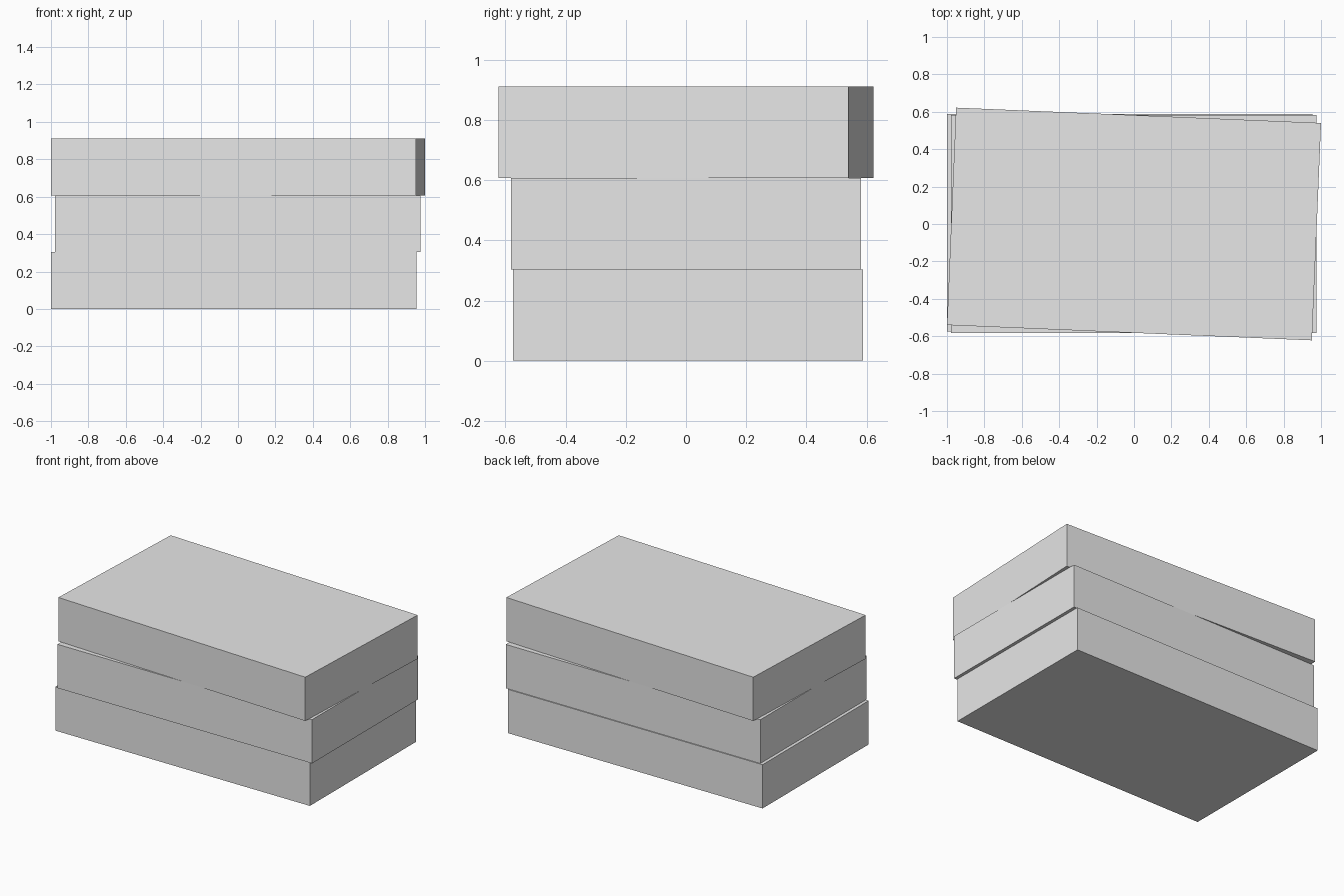
import bpy
import math

# Remove the default object
cube = bpy.data.objects.get("Cube")
if cube:
    bpy.data.objects.remove(cube, do_unlink=True)

# Single plain grey
grey = bpy.data.materials.new("light_grey")
grey.use_nodes = True
colour = (0.8, 0.8, 0.8, 1.0)
grey.diffuse_color = colour
grey.node_tree.nodes["Principled BSDF"].inputs["Base Color"].default_value = colour

LENGTH, WIDTH, HEIGHT = 1.953, 1.163, 0.3033


def add_box(name, level, x, y, turn):
    """One box of the stack, resting on the level below."""
    bpy.ops.mesh.primitive_cube_add(size=1)
    box = bpy.context.object
    box.name = name
    box.dimensions = (LENGTH, WIDTH, HEIGHT)
    box.location = (x, y, (level + 0.5) * HEIGHT)
    box.rotation_euler.z = math.radians(turn)
    box.data.materials.append(grey)
    return box


# Loosely stacked boxes, the top one slightly turned
add_box("bottom_box", 0, -0.023, 0.007, 0)
add_box("middle_box", 1, -0.001, 0, 0)
add_box("top_box", 2, 0, 0, -2.4)
